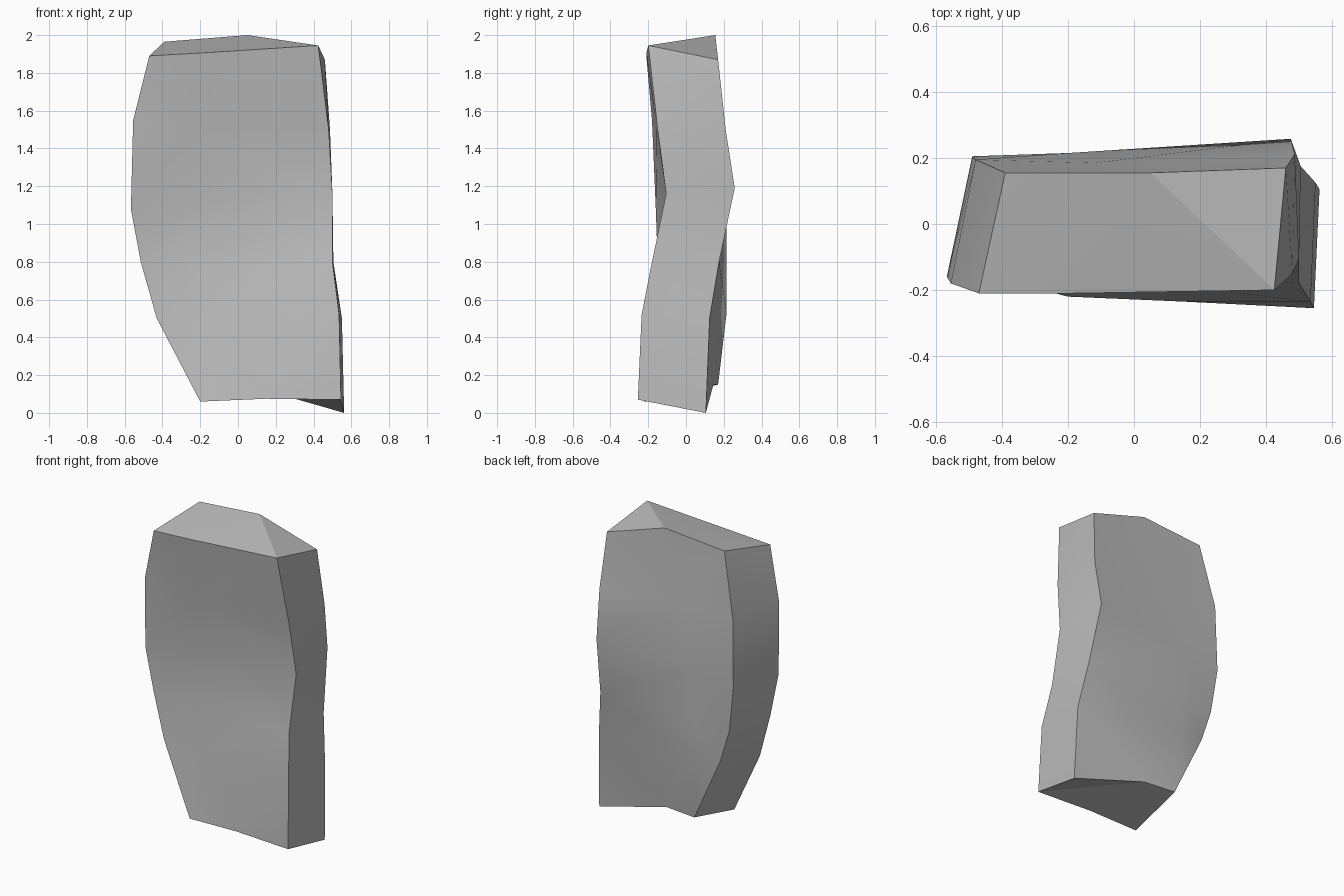
import bpy
import bmesh
from math import radians

cube = bpy.data.objects.get("Cube")
if cube:
    bpy.data.objects.remove(cube, do_unlink=True)


def make_material(name, value):
    mat = bpy.data.materials.new(name)
    mat.use_nodes = True
    color = (value, value, value, 1)
    mat.diffuse_color = color
    mat.node_tree.nodes["Principled BSDF"].inputs["Base Color"].default_value = color
    return mat


def loft(name, columns, material):
    """Skin a closed ring of vertical edge lines and cap both ends."""
    bm = bmesh.new()
    lines = [[bm.verts.new(point) for point in column] for column in columns]
    for index, line in enumerate(lines):
        following = lines[(index + 1) % len(lines)]
        for row in range(len(line) - 1):
            bm.faces.new((line[row], line[row + 1], following[row + 1], following[row]))

    # Caps fan out from the back middle line
    for row, flip in ((0, False), (-1, True)):
        ring = [line[row] for line in lines]
        hub = ring[4]
        for index in (0, 1, 2, 5):
            pair = (ring[index], ring[(index + 1) % len(ring)])
            triangle = (hub, pair[1], pair[0]) if flip else (hub, pair[0], pair[1])
            bm.faces.new(triangle)

    bmesh.ops.triangulate(bm, faces=[f for f in bm.faces if len(f.verts) > 3],
                          quad_method='SHORT_EDGE')
    bmesh.ops.recalc_face_normals(bm, faces=bm.faces[:])
    mesh = bpy.data.meshes.new(name)
    bm.to_mesh(mesh)
    bm.free()
    mesh.materials.append(material)
    obj = bpy.data.objects.new(name, mesh)
    bpy.context.collection.objects.link(obj)
    return obj


# Edge lines of the slab, each from top to bottom
front_right_edge = [(-.47, -.21, 1.89), (-.555, -.18, 1.55), (-.567, -.16, 1.08),
                    (-.515, -.15, .8), (-.43, -.16, .5), (-.2, -.22, .06)]
front_ridge = [(-.2, -.21, 1.905), (-.22, -.155, 1.5), (-.23, -.1, 1.12),
               (-.21, -.12, .8), (-.19, -.15, .51), (.15, -.235, .075)]
front_left_edge = [(.425, -.2, 1.945), (.48, -.15, 1.5), (.5, -.105, 1.16),
                   (.5, -.18, .8), (.535, -.235, .52), (.545, -.255, .07)]
back_left_edge = [(.46, .17, 1.87), (.487, .21, 1.5), (.475, .258, 1.19),
                  (.505, .175, .8), (.55, .125, .5), (.562, .105, 0)]
back_ridge = [(.05, .155, 2), (-.12, .185, 1.55), (-.2, .215, 1.13),
              (-.2, .215, .8), (-.2, .215, .53), (.04, .145, .15)]
back_right_edge = [(-.39, .155, 1.965), (-.48, .195, 1.55), (-.49, .205, 1.1),
                   (-.45, .19, .8), (-.38, .185, .58), (-.18, .17, .15)]

stone = make_material("stone grey", .5)
slab = loft("rock_slab", [front_right_edge, front_ridge, front_left_edge,
                          back_left_edge, back_ridge, back_right_edge], stone)

# Soft facets with crisp outer edges
bpy.ops.object.select_all(action='DESELECT')
slab.select_set(True)
bpy.context.view_layer.objects.active = slab
bpy.ops.object.shade_smooth_by_angle(angle=radians(22))
